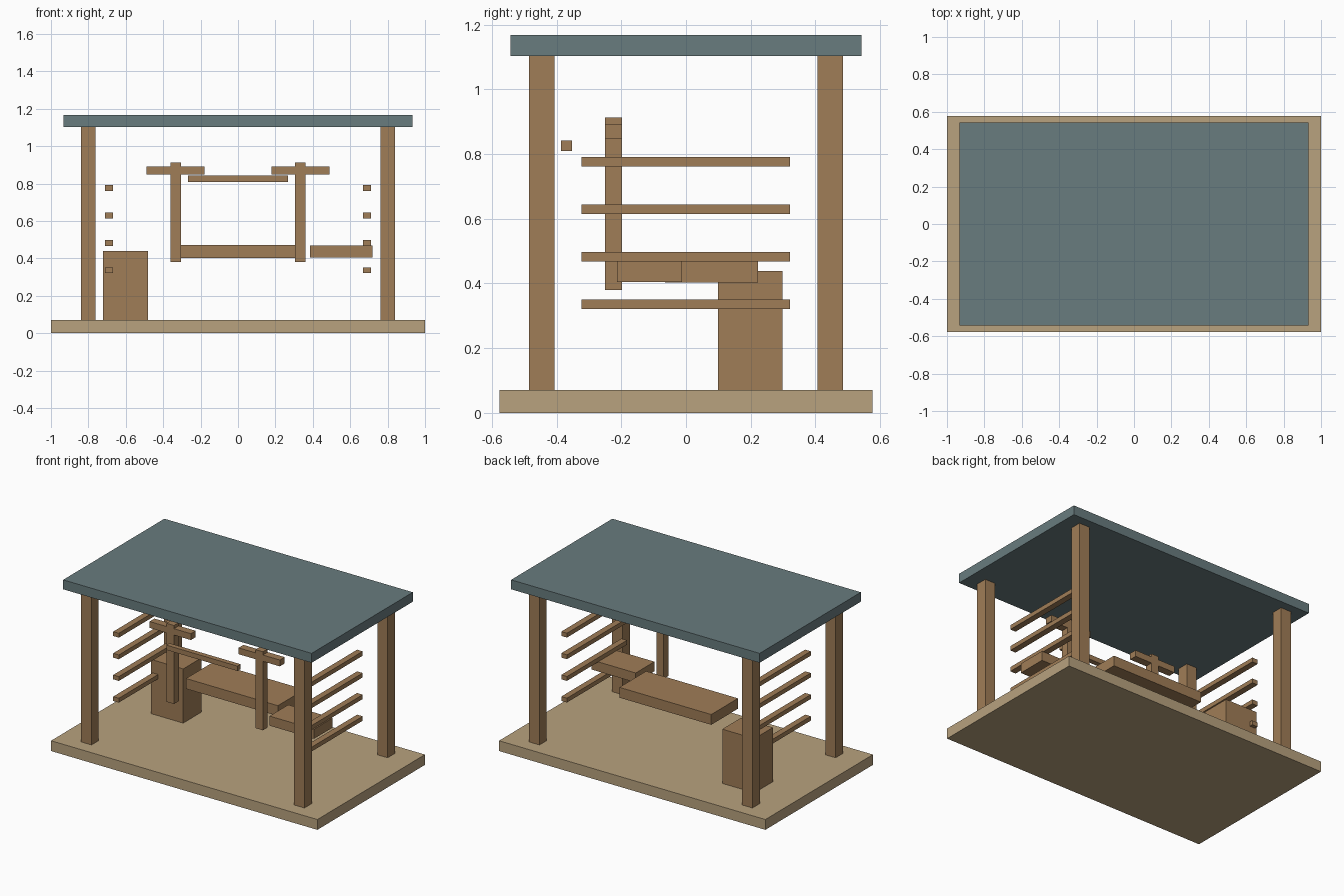
import bpy

if "Cube" in bpy.data.objects:
    bpy.data.objects.remove(bpy.data.objects["Cube"])


def material(name, color):
    m = bpy.data.materials.new(name)
    m.diffuse_color = (*color, 1)
    m.use_nodes = True
    m.node_tree.nodes["Principled BSDF"].inputs["Base Color"].default_value = m.diffuse_color
    return m


SAND = material("sand", (0.48, 0.36, 0.21))
WOOD = material("wood", (0.35, 0.205, 0.095))
SLATE = material("slate", (0.14, 0.20, 0.21))


def box(name, x, y, z, mat=WOOD):
    """Box from (min, max) ranges on each axis."""
    bpy.ops.mesh.primitive_cube_add(size=1, location=[(a + b) / 2 for a, b in (x, y, z)])
    ob = bpy.context.object
    ob.name = name
    ob.scale = [b - a for a, b in (x, y, z)]
    bpy.ops.object.transform_apply(location=False, rotation=False, scale=True)
    ob.data.materials.append(mat)
    return ob


def around(c, half):
    return (c - half, c + half)


# Floor slab and flat roof
box("floor", (-1, 1), (-0.577, 0.577), (0, 0.07), SAND)
box("roof", (-0.933, 0.933), (-0.543, 0.543), (1.103, 1.167), SLATE)

for sx, side in ((-1, "left"), (1, "right")):
    # Corner posts
    for sy, end in ((-1, "front"), (1, "back")):
        box(f"{end}_{side}_post", around(sx * 0.8, 0.039), around(sy * 0.446, 0.039), (0.001, 1.103))
    # Side rack rails
    for i in range(4):
        box(f"{side}_rail_{i + 1}", around(sx * 0.69, 0.021), (-0.323, 0.322),
            around(0.335 + i * 0.147, 0.0148))
    # Upright stands with crossarms
    box(f"{side}_stand", around(sx * 0.334, 0.028), (-0.25, -0.198), (0.38, 0.913))
    box(f"{side}_crossarm", around(sx * 0.334, 0.155), (-0.25, -0.198), (0.848, 0.891))

# Front bar
box("front_bar", (-0.267, 0.267), (-0.386, -0.352), (0.809, 0.842))
# Bench, side shelf and storage block
box("bench_top", (-0.345, 0.345), (-0.065, 0.222), (0.402, 0.472))
box("side_shelf", (0.386, 0.72), (-0.213, -0.012), (0.404, 0.469))
box("storage_block", (-0.722, -0.481), (0.099, 0.298), (0.068, 0.438))
